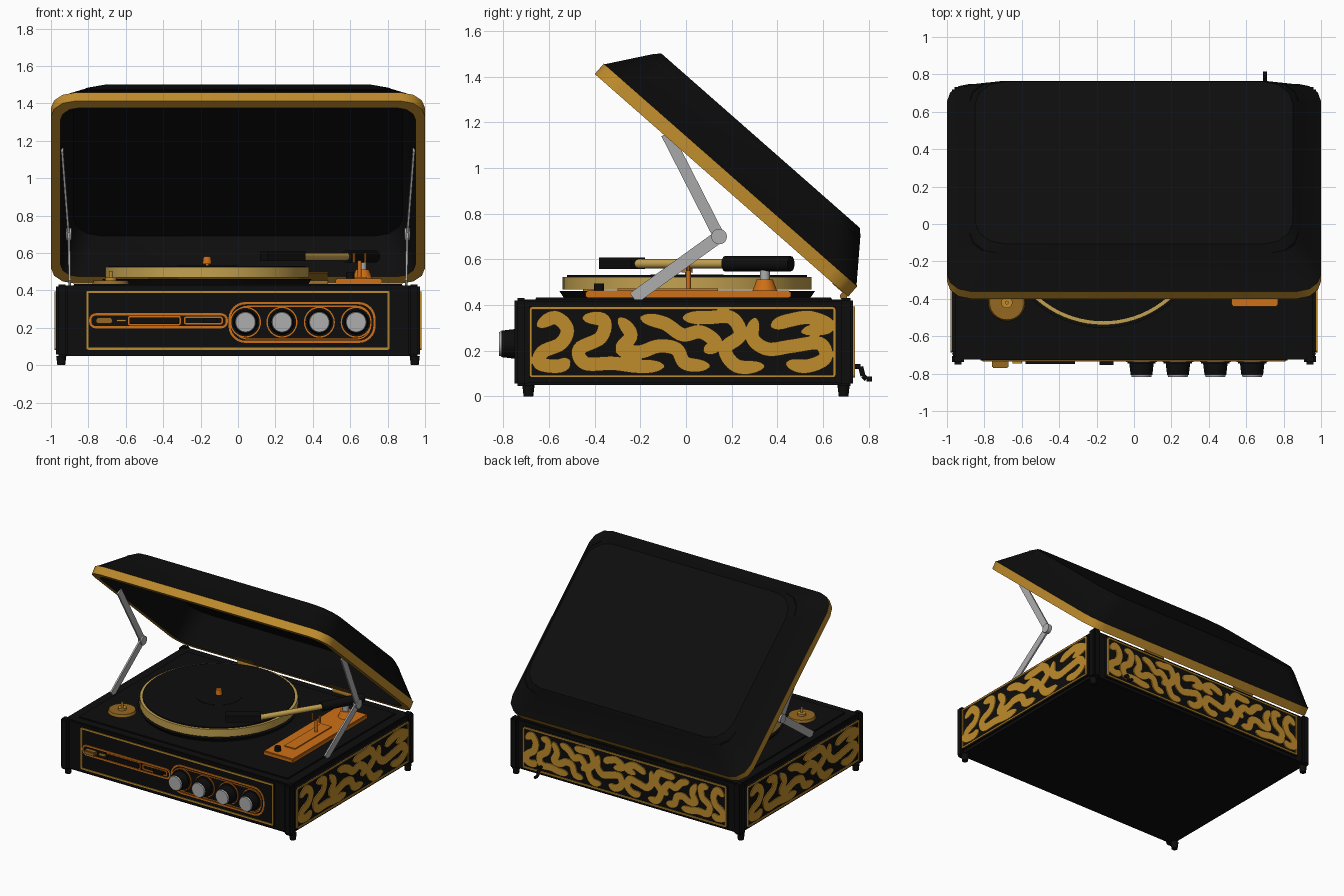
import bpy, bmesh
from math import pi, sin, cos, sqrt
from mathutils import Vector as V, Matrix as M

if "Cube" in bpy.data.objects:
    bpy.data.objects.remove(bpy.data.objects["Cube"])


def material(name, r, g, b):
    m = bpy.data.materials.new(name)
    m.use_nodes = True
    m.diffuse_color = (r, g, b, 1)
    m.node_tree.nodes["Principled BSDF"].inputs["Base Color"].default_value = (r, g, b, 1)
    return m


black = material("black leather", .004, .004, .004)
gold = material("gold", .52, .26, .025)
pale = material("pale brass", .55, .36, .08)
orange = material("copper orange", .62, .16, .008)
bronze = material("dark bronze", .30, .14, .015)
silver = material("silver", .42, .42, .42)


def finish(name, bm, *mats, smooth=True):
    mesh = bpy.data.meshes.new(name)
    bm.to_mesh(mesh)
    bm.free()
    ob = bpy.data.objects.new(name, mesh)
    bpy.context.collection.objects.link(ob)
    for m in mats:
        mesh.materials.append(m)
    if smooth:
        bpy.ops.object.select_all(action='DESELECT')
        ob.select_set(True)
        bpy.context.view_layer.objects.active = ob
        bpy.ops.object.shade_smooth_by_angle(angle=.6)
    return ob


def box(name, x, y, z, mat, bevel=0):
    """Box from (min, max) pairs."""
    bm = bmesh.new()
    size = [p[1] - p[0] for p in (x, y, z)]
    mid = [sum(p) / 2 for p in (x, y, z)]
    bmesh.ops.create_cube(bm, size=1, matrix=M.Translation(mid) @ M.Diagonal((*size, 1)))
    if bevel:
        bmesh.ops.bevel(bm, geom=bm.edges[:], offset=bevel, segments=2, affect='EDGES')
    return finish(name, bm, mat)


def rod(name, p, q, r1, mat, r2=None, sides=32):
    """Round bar or cone from p to q."""
    p, q = V(p), V(q)
    bm = bmesh.new()
    turn = (q - p).to_track_quat('Z', 'Y').to_matrix().to_4x4()
    bmesh.ops.create_cone(bm, cap_ends=True, segments=sides, radius1=r1,
                          radius2=r1 if r2 is None else r2, depth=(q - p).length,
                          matrix=M.Translation((p + q) / 2) @ turn)
    return finish(name, bm, mat)


def bar(name, p, q, thick, width, mat):
    """Flat bar from p to q, thin along x."""
    p, q = V(p), V(q)
    d = (q - p).normalized()
    side = d.cross(V((1, 0, 0))).normalized()
    flat = side.cross(d)
    rot = M((flat, side, d)).transposed().to_4x4()
    bm = bmesh.new()
    bmesh.ops.create_cube(bm, size=1, matrix=M.Translation((p + q) / 2) @ rot
                          @ M.Diagonal((thick, width, (q - p).length, 1)))
    return finish(name, bm, mat)


def ribbon(bm, pts, width, place, closed=False):
    """Flat band along 2D points, rounded at open ends."""
    n, rows = len(pts), []
    for i, p in enumerate(pts):
        a = pts[(i - 1) % n] if closed else pts[max(i - 1, 0)]
        b = pts[(i + 1) % n] if closed else pts[min(i + 1, n - 1)]
        t = (b - a).normalized()
        e = min(i, n - 1 - i) / 5
        w = width / 2 * (1 if closed or e >= 1 else sqrt(max(.03, 1 - (1 - e) ** 2)))
        s = V((-t.y, t.x)) * w
        rows.append([bm.verts.new(place(c)) for c in (p - s, p + s)])
    for i in range(n if closed else n - 1):
        a, b = rows[i], rows[(i + 1) % n]
        bm.faces.new((a[0], b[0], b[1], a[1]))


def thicken(ob, t=.008):
    mod = ob.modifiers.new("thickness", 'SOLIDIFY')
    mod.thickness, mod.offset = t, -1


def round_rect(x0, x1, y0, y1, r, steps=6):
    pts = []
    for k, (cx, cy) in enumerate(((x1 - r, y1 - r), (x0 + r, y1 - r), (x0 + r, y0 + r), (x1 - r, y0 + r))):
        for i in range(steps + 1):
            a = (k + i / steps) * pi / 2
            pts.append(V((cx + r * cos(a), cy + r * sin(a))))
    return pts


def smooth_path(pts, steps=7):
    pts = [V(p) for p in pts]
    pts = [2 * pts[0] - pts[1]] + pts + [2 * pts[-1] - pts[-2]]
    out = []
    for a, b, c, d in zip(pts, pts[1:], pts[2:], pts[3:]):
        for i in range(steps):
            t = i / steps
            out.append(.5 * (2 * b + (c - a) * t + (2 * a - 5 * b + 4 * c - d) * t * t
                             + (3 * b - a - 3 * c + d) * t ** 3))
    return out + [pts[-2]]


# Cabinet, corner posts and feet
box("cabinet", (-.955, .955), (-.725, .715), (.05, .425), black, .008)
for sx in (-1, 1):
    for sy, y0, y1 in ((-1, -.75, -.695), (1, .67, .732)):
        box("corner_post", sorted((sx * .91, sx * .972)), (y0, y1), (.045, .432), black, .012)
        rod("foot", (sx * .945, sy * .69, 0), (sx * .945, sy * .69, .05), .021, black, .027, 16)

# Scrollwork panels: percent of panel width, and height in the same unit
SCROLLS = [
    [(2, 17), (8, 20), (12, 16), (10, 11), (4, 8), (3, 4), (9, 3), (13, 5)],
    [(17, 20), (24, 19), (23, 13), (16, 9), (18, 4), (27, 4), (35, 3), (44, 3)],
    [(29, 20), (33, 14), (30, 9), (36, 8), (42, 10), (48, 9), (51, 4), (59, 3)],
    [(36, 20), (44, 18), (50, 14), (56, 15), (61, 11), (57, 8)],
    [(50, 20), (58, 20), (66, 20), (69, 14), (64, 9), (68, 3), (77, 3)],
    [(74, 20), (73, 13), (78, 9), (86, 10), (95, 11), (97, 6), (91, 3), (84, 4)],
    [(79, 17), (85, 19), (92, 20), (98, 17), (89, 15)],
]


def panel(name, origin, along, width, halves):
    origin, along = V(origin), V(along)
    bm = bmesh.new()

    def place(c):
        return origin + along * c.x + V((0, 0, c.y))
    ribbon(bm, round_rect(0, width, .088, .387, .008), .012, place, True)
    span = width / halves
    for h in range(halves):
        for path in SCROLLS:
            pts = [V((x / 100, .095 + y / 80)) for x, y in smooth_path(path)]
            pts = [V(((h + (1 - p.x if h else p.x)) * span, p.y)) for p in pts]
            ribbon(bm, pts, .062 if halves == 1 else .055, place)
    thicken(finish(name, bm, gold, smooth=False))


for sx in (-1, 1):
    box("side_backing", sorted((sx * .95, sx * .974)), (-.685, .655), (.08, .395), black)
    panel("side_scrollwork", (sx * .981, -.68 if sx > 0 else .65, 0), (0, sx, 0), 1.33, 1)
box("back_backing", (-.86, .86), (.71, .732), (.08, .395), black)
panel("back_scrollwork", (.85, .74, 0), (-1, 0, 0), 1.7, 2)


# Front panel outlines
def front(c):
    return V((c.x, -.735, c.y))


def front_outline(name, mat, width, *rect):
    bm = bmesh.new()
    ribbon(bm, round_rect(*rect), width, front, True)
    thicken(finish(name, bm, mat, smooth=False))


box("front_backing", (-.82, .82), (-.73, -.72), (.075, .402), black)
front_outline("front_frame", gold, .012, -.805, .805, .088, .392, .006)
front_outline("knob_bezel", orange, .012, -.045, .73, .125, .332, .085)
front_outline("knob_bezel_inner", orange, .006, -.025, .71, .14, .315, .075)
front_outline("dial_outline", orange, .012, -.79, -.06, .203, .272, .03)
front_outline("dial_window", orange, .008, -.585, -.31, .217, .26, .008)
front_outline("dial_scale", orange, .008, -.285, -.085, .222, .256, .008)
box("dial_strip", (-.58, -.315), (-.748, -.73), (.222, .255), black)
box("dial_slider", (-.76, -.67), (-.77, -.73), (.222, .254), bronze, .006)
box("dial_needle", (-.65, -.6), (-.745, -.73), (.233, .245), gold)
box("dial_switch", (-.185, -.11), (-.755, -.73), (.228, .25), black)

# Control knobs
for x in (.04, .235, .435, .632):
    rod("knob_ring", (x, -.728, .23), (x, -.738, .23), .083, orange)
    rod("knob_skirt", (x, -.73, .23), (x, -.745, .23), .076, black)
    rod("knob", (x, -.74, .23), (x, -.807, .23), .066, black, .058)
    rod("knob_cap", (x, -.80, .23), (x, -.818, .23), .057, silver, .052)

# Deck, platter and record
P = (-.165, .005)
rod("platter_well", (*P, .425), (*P, .462), .535, black, .56, 64)
rod("platter", (*P, .468), (*P, .524), .545, pale, sides=80)
rod("record", (*P, .52), (*P, .531), .525, black, sides=80)
rod("record_label", (*P, .53), (*P, .533), .16, black)
rod("spindle", (*P, .53), (*P, .555), .01, orange, sides=12)
rod("spindle_cap", (*P, .542), (*P, .58), .025, orange, .02, 16)
box("deck_plate", (-.88, .88), (-.66, .64), (.42, .433), black, .004)

# Adapter disc on the deck
rod("adapter_disc", (-.68, -.42, .43), (-.68, -.42, .452), .1, bronze, .092, 40)
rod("adapter_hub", (-.68, -.42, .45), (-.68, -.42, .468), .03, gold)
rod("adapter_peg", (-.68, -.42, .46), (-.68, -.42, .505), .01, gold, sides=12)

# Tonearm with its plate, pivot and rest
box("tonearm_plate", (.52, .77), (-.44, .46), (.43, .464), orange, .006)
box("plate_groove", (.6, .69), (-.3, .14), (.46, .472), orange)
rod("plate_switch", (.6, -.38, .46), (.6, -.38, .495), .022, black, sides=16)
rod("pivot_base", (.665, .345, .46), (.665, .345, .512), .055, orange, .035)
rod("pivot_stem", (.665, .345, .51), (.665, .345, .56), .022, silver)
rod("rest_post", (.65, .01, .46), (.65, .01, .56), .011, orange, sides=12)
bar("rest_cradle", (.615, .01, .55), (.685, .01, .55), .02, .014, orange)
for x in (.62, .68):
    rod("rest_prong", (x, .01, .55), (x, .01, .6), .008, orange, sides=10)
bar("headshell", (.14, -.35, .583), (.34, -.21, .583), .075, .05, black)
rod("arm_tube", (.33, -.22, .581), (.585, .18, .581), .02, pale, sides=20)
rod("counterweight", (.58, .17, .581), (.73, .46, .581), .033, black, sides=24)

# Lid: lofted rounded rings in the tilted frame of the hinge
HINGE, U, N = V((0, .71, .437)), V((0, -.7513, .66)), V((0, .66, .7513))
LEN = 1.477


def lid_point(x, u, n):
    return HINGE + V((x, 0, 0)) + U * u + N * n


RINGS = [(.22, .235, .15, .1), (.05, .055, .1, 0), (.045, .045, .1, 0), (0, 0, .125, 0),
         (0, 0, .125, .06), (.007, .007, .125, .064), (.125, .135, .16, .235), (.15, .16, .16, .26)]
RINGS[0] = (.12, .13, .14, .225)
bm = bmesh.new()
loops = []
for dx, du, r, n in RINGS:
    shape = round_rect(-1 + dx, 1 - dx, du, LEN - du, r, 3)
    loops.append([bm.verts.new(lid_point(p.x, p.y, n)) for p in shape])
for k, (a, b) in enumerate(zip(loops, loops[1:])):
    for i in range(len(a)):
        j = (i + 1) % len(a)
        f = bm.faces.new((a[i], a[j], b[j], b[i]))
        f.material_index = 1 if 1 <= k <= 3 else 0
bm.faces.new(loops[0])
bm.faces.new(loops[-1])
bmesh.ops.recalc_face_normals(bm, faces=bm.faces[:])
finish("lid", bm, black, gold)

# Hinges and folding lid stays
for sx in (-1, 1):
    rod("hinge_pin", (sx * .4 - .08, .69, .438), (sx * .4 + .08, .69, .438), .016, bronze, sides=12)
    bm = bmesh.new()
    bm.faces.new([bm.verts.new(lid_point(sx * .4 + x, u, -.003))
                  for x, u in ((-.08, .005), (.08, .005), (.08, .09), (-.08, .09))])
    thicken(finish("hinge_leaf", bm, bronze, smooth=False), .005)
    base, joint, top = (sx * .9, -.23, .43), (sx * .905, .145, .7), (sx * .94, -.085, 1.15)
    bar("lower_stay", base, joint, .012, .055, silver)
    bar("upper_stay", joint, top, .012, .05, silver)
    rod("stay_joint", (sx * .89, .145, .7), (sx * .92, .145, .7), .034, silver, sides=20)

# Bent cable at the back
bend = [V((.7, y, z)) for y, z in ((.72, .13), (.765, .13), (.775, .09), (.79, .076), (.815, .076))]
for a, b in zip(bend, bend[1:]):
    rod("cable", a, b, .011, black, sides=12)
